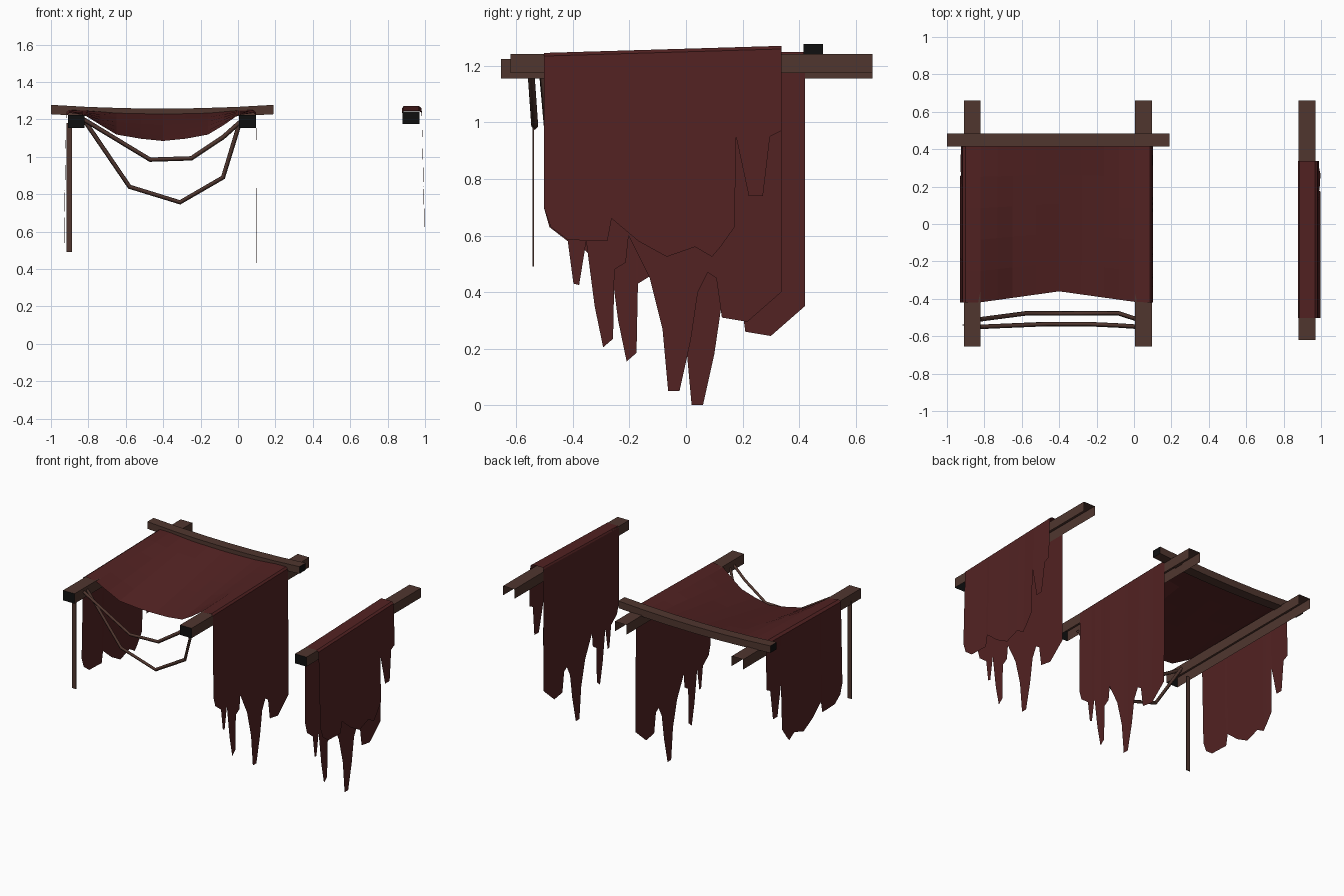
import bpy, bmesh

if "Cube" in bpy.data.objects:
    bpy.data.objects.remove(bpy.data.objects["Cube"])

def material(name, rgb):
    m = bpy.data.materials.new(name)
    m.diffuse_color = (*rgb, 1)
    m.use_nodes = True
    m.node_tree.nodes["Principled BSDF"].inputs["Base Color"].default_value = m.diffuse_color
    return m

RED = material("dark red cloth", (0.085, 0.016, 0.016))
WOOD = material("brown wood", (0.080, 0.037, 0.028))
BLACK = material("black end grain", (0.005, 0.005, 0.005))

def make(name, verts, faces, mats):
    me = bpy.data.meshes.new(name)
    me.from_pydata(verts, [], faces)
    ob = bpy.data.objects.new(name, me)
    bpy.context.collection.objects.link(ob)
    for m in mats:
        me.materials.append(m)
    return ob

# Roof rails: hollow channels open below and at the back, dark front end
def rail(name, x0, x1, y0, y1, z0, z1):
    v = [(x, y, z) for y in (y0, y1) for x, z in ((x0, z0), (x0, z1), (x1, z1), (x1, z0))]
    f = [(0, 4, 5, 1), (1, 5, 6, 2), (2, 6, 7, 3), (0, 1, 2, 3)]
    ob = make(name, v, f, [WOOD, BLACK])
    ob.data.polygons[3].material_index = 1

rail("left_rail", -0.91, -0.82, -0.655, 0.66, 1.155, 1.225)
rail("middle_rail", 0.005, 0.095, -0.655, 0.66, 1.155, 1.225)
rail("right_rail", 0.88, 0.97, -0.62, 0.66, 1.175, 1.242)

# Sagging crossbar with dark ends
n = 6
v, f = [], []
for i in range(n + 1):
    t = i / n
    x = -1 + 1.19 * t
    top = 1.258 + 0.02 * (2 * t - 1) ** 2
    v += [(x, 0.415, top - 0.05), (x, 0.485, top - 0.05), (x, 0.485, top), (x, 0.415, top)]
for i in range(n):
    for k in range(4):
        a, b = 4 * i + k, 4 * i + (k + 1) % 4
        f.append((a, b, b + 4, a + 4))
f += [(3, 2, 1, 0), tuple(4 * n + k for k in range(4))]
bar = make("crossbar", v, f, [WOOD, BLACK])
for p in bar.data.polygons[-2:]:
    p.material_index = 1

# Canopy cloth: sags between the rails, most at the front; (x, sag share)
section = [(-0.918, 0), (-0.9, 0), (-0.82, 0.08), (-0.73, 0.45), (-0.65, 0.77), (-0.52, 0.92),
           (-0.40, 1), (-0.28, 0.92), (-0.16, 0.77), (-0.08, 0.45), (0.0, 0.08), (0.085, 0), (0.097, 0)]
rows, w = 6, len(section)
v, f = [], []
for j in range(rows):
    t = j / (rows - 1)
    for i, (x, s) in enumerate(section):
        y_front = -0.42 + 0.06 * max(0, 1 - abs(x + 0.4) / 0.43)
        edge = -0.012 if i in (0, w - 1) else 0
        v.append((x, y_front + (0.42 - y_front) * t,
                  1.235 + 0.015 * t + edge - s * (0.15 - 0.13 * t)))
for j in range(rows - 1):
    for i in range(w - 1):
        a = j * w + i
        f.append((a, a + 1, a + w + 1, a + w))
canopy = make("canopy_cloth", v, f, [RED])

# Torn hems shared by the hanging cloths, as (y, z)
LONG = [(-0.42, 0.65), (-0.40, 0.58), (-0.335, 0.53), (-0.315, 0.38), (-0.295, 0.375), (-0.27, 0.53),
        (-0.24, 0.30), (-0.21, 0.155), (-0.175, 0.185), (-0.17, 0.43), (-0.13, 0.455), (-0.12, 0.55),
        (-0.045, 0.40), (0.0, 0.22), (0.02, 0.0), (0.06, 0.0), (0.10, 0.18), (0.125, 0.35),
        (0.16, 0.42), (0.19, 0.40), (0.21, 0.26), (0.30, 0.245), (0.42, 0.35)]
SHORT = [(-0.42, 0.65), (-0.395, 0.58), (-0.335, 0.535), (-0.195, 0.53), (-0.18, 0.61), (-0.085, 0.53),
         (0.015, 0.475), (0.115, 0.51), (0.175, 0.475), (0.205, 0.51), (0.255, 0.58), (0.26, 0.90),
         (0.305, 0.69), (0.355, 0.69), (0.38, 0.90), (0.42, 0.92)]

def hanging(name, hem, x_top, x_low, z_front, z_back, dy=0, dz=0):
    v, f = [], []
    for y, z in hem:
        t = (y + 0.42) / 0.84
        top = z_front + (z_back - z_front) * t
        low = z + dz
        x = x_top + (x_low - x_top) * min(1, (top - low) / 0.6)
        v += [(x_top, y + dy, top), (x, y + dy, low)]
    for i in range(len(hem) - 1):
        a = 2 * i
        f.append((a, a + 1, a + 3, a + 2))
    make(name, v, f, [RED])

hanging("left_cloth", SHORT, -0.918, -0.93, 1.223, 1.238)
hanging("middle_cloth", LONG, 0.097, 0.102, 1.223, 1.238)
hanging("right_cloth_inner", LONG, 0.878, 0.878, 1.235, 1.26, -0.083, 0.05)
hanging("right_cloth_outer", SHORT, 0.982, 0.998, 1.235, 1.26, -0.083, 0.05)

# Cloth folded over the right rail
v = [(x, y, z + (0.025 if y > 0 else 0)) for y in (-0.503, 0.337)
     for x, z in ((0.878, 1.235), (0.885, 1.246), (0.968, 1.246), (0.982, 1.235))]
make("right_cloth_top", v, [(i, i + 1, i + 5, i + 4) for i in range(3)], [RED])

# Ropes slung between the left and middle rails
def rope(name, pts, y_end, y_mid):
    cu = bpy.data.curves.new(name, 'CURVE')
    cu.dimensions = '3D'
    cu.bevel_depth = 0.012
    cu.bevel_resolution = 0
    sp = cu.splines.new('POLY')
    sp.points.add(len(pts) - 1)
    for p, (x, z) in zip(sp.points, pts):
        k = min(1, (1.2 - z) / 0.2)
        p.co = (x, y_end + (y_mid - y_end) * max(0, k), z, 1)
    ob = bpy.data.objects.new(name, cu)
    bpy.context.collection.objects.link(ob)
    cu.materials.append(WOOD)

rope("shallow_rope", [(-0.825, 1.2), (-0.47, 0.985), (-0.25, 0.992), (-0.08, 1.105), (0.01, 1.185)], -0.55, -0.535)
rope("deep_rope", [(-0.825, 1.2), (-0.58, 0.84), (-0.31, 0.757), (-0.08, 0.89), (0.01, 1.185)], -0.51, -0.478)

# Flat strap hanging from the left rail
bpy.ops.mesh.primitive_cube_add(size=1, location=(-0.902, -0.54, 0.835))
strap = bpy.context.object
strap.name = "hanging_strap"
strap.scale = (0.03, 0.006, 0.69)
strap.data.materials.append(WOOD)
